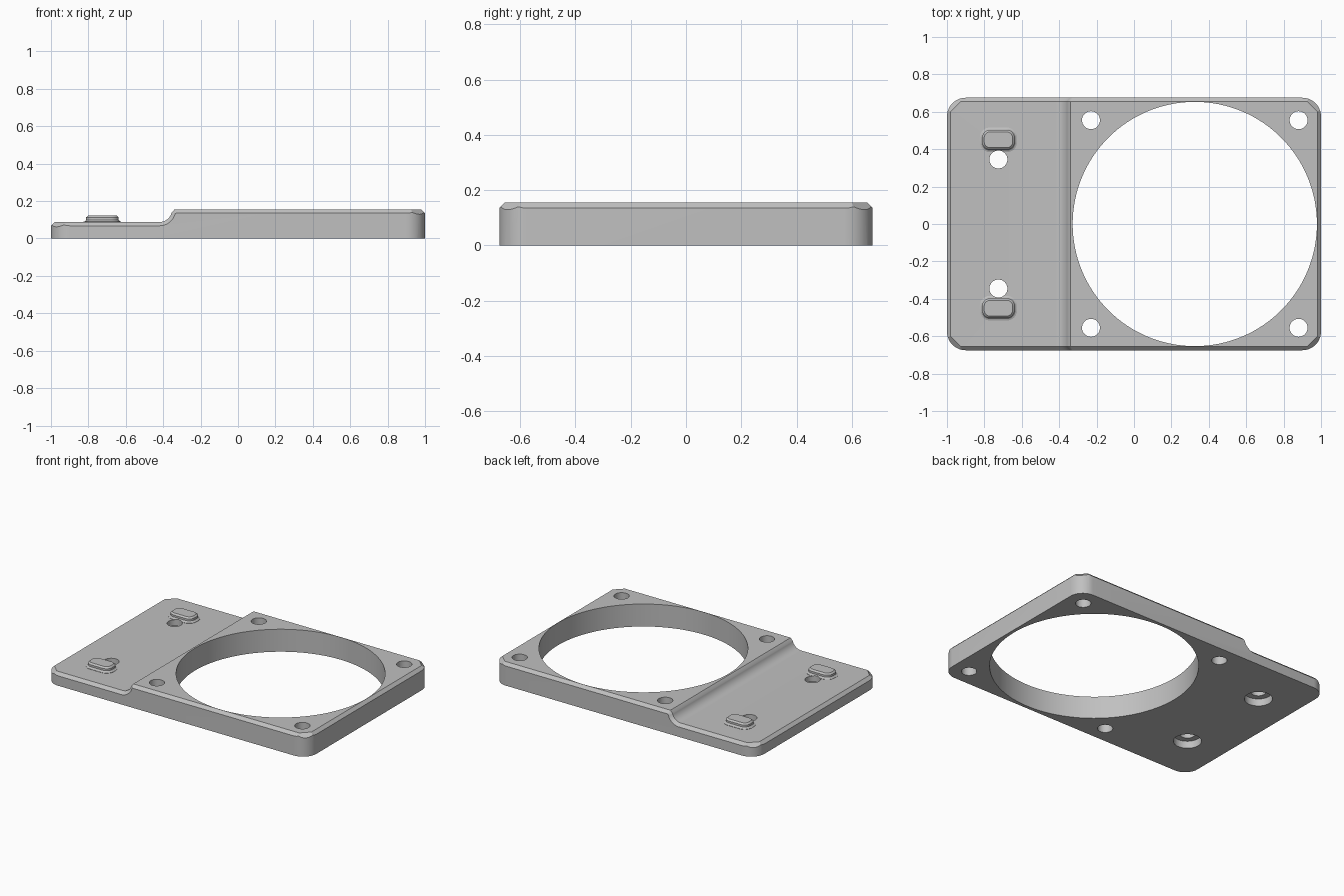
import bpy, bmesh
from math import pi, sin, cos, radians, sqrt
from mathutils import Matrix, Vector

cube = bpy.data.objects.get("Cube")
if cube:
    bpy.data.objects.remove(cube, do_unlink=True)

grey = bpy.data.materials.new("light_grey")
grey.use_nodes = True
grey.diffuse_color = (0.53, 0.53, 0.53, 1)
grey.node_tree.nodes["Principled BSDF"].inputs["Base Color"].default_value = (0.53, 0.53, 0.53, 1)

HALF_Y, LOW, HIGH, CH = 0.675, 0.088, 0.155, 0.02


def make_object(name, bm):
    bmesh.ops.recalc_face_normals(bm, faces=bm.faces[:])
    mesh = bpy.data.meshes.new(name)
    bm.to_mesh(mesh)
    bm.free()
    mesh.materials.append(grey)
    ob = bpy.data.objects.new(name, mesh)
    bpy.context.collection.objects.link(ob)
    return ob


def loft(bm, loops):
    """Skin closed loops of equal length and cap both ends."""
    rings = [[bm.verts.new(p) for p in loop] for loop in loops]
    n = len(rings[0])
    for a, b in zip(rings, rings[1:]):
        for i in range(n):
            j = (i + 1) % n
            bm.faces.new((a[i], a[j], b[j], b[i]))
    bm.faces.new(rings[0][::-1])
    bm.faces.new(rings[-1])


def rounded_rect(hx, hy, r, z, cx=0, cy=0, steps=10):
    pts = []
    for k, (sx, sy) in enumerate(((1, 1), (-1, 1), (-1, -1), (1, -1))):
        for i in range(steps + 1):
            a = (k + i / steps) * pi / 2
            pts.append((cx + sx * (hx - r) + r * cos(a), cy + sy * (hy - r) + r * sin(a), z))
    return pts


def cylinder(bm, x, y, r, z0, z1, sides=48):
    bmesh.ops.create_cone(bm, cap_ends=True, segments=sides, radius1=r, radius2=r,
                          depth=z1 - z0, matrix=Matrix.Translation((x, y, (z0 + z1) / 2)))


def apply_boolean(ob, cutter, operation):
    cutter.hide_render = True
    mod = ob.modifiers.new("cut", 'BOOLEAN')
    mod.operation, mod.object, mod.solver = operation, cutter, 'EXACT'
    bpy.context.view_layer.objects.active = ob
    bpy.ops.object.modifier_apply(modifier=mod.name)


# Stepped side profile; "drop" lowers its top edge for the side chamfer
def side_profile(y, drop):
    pts = [(-1, 0), (-1, LOW - CH), (-1 + CH, LOW - drop)]
    r = HIGH - LOW + drop
    for i in range(13):
        a = radians(-90 + 75 * i / 12)
        pts.append((-0.42 + r * cos(a), HIGH + r * sin(a)))
    pts += [(-0.34 + drop * 0.45, HIGH - drop), (1 - CH, HIGH - drop), (1, HIGH - CH), (1, 0)]
    return [(x, y, z) for x, z in pts]


bm = bmesh.new()
loft(bm, [side_profile(-HALF_Y, CH), side_profile(-HALF_Y + CH, 0),
          side_profile(HALF_Y - CH, 0), side_profile(HALF_Y, CH)])
# Diagonal chamfers on the four top corners
for sx, top in ((-1, LOW), (1, HIGH)):
    for sy in (-1, 1):
        cut = bmesh.ops.bisect_plane(
            bm, geom=bm.verts[:] + bm.edges[:] + bm.faces[:], clear_outer=True,
            plane_co=(0.94 * sx, 0.64 * sy, top),
            plane_no=Vector((sx / sqrt(2), sy / sqrt(2), 1)).normalized())
        edges = [e for e in cut["geom_cut"] if isinstance(e, bmesh.types.BMEdge)]
        bmesh.ops.edgeloop_fill(bm, edges=edges)
plate = make_object("mounting_plate", bm)

# Rounded vertical corners
bm = bmesh.new()
loft(bm, [rounded_rect(1, HALF_Y, 0.1, z) for z in (-0.1, 0.3)])
outline = make_object("corner_cutter", bm)

# Large opening, corner screw holes and left-hand screw holes
bm = bmesh.new()
cylinder(bm, 0.325, 0, 0.653, -0.1, 0.3, 128)
for s in (-1, 1):
    for x in (-0.23, 0.88):
        cylinder(bm, x, s * 0.555, 0.048, -0.1, 0.3)
    cylinder(bm, -0.725, s * 0.345, 0.048, -0.1, 0.3)
holes = make_object("hole_cutter", bm)

# Recesses for screw heads underneath
bm = bmesh.new()
for s in (-1, 1):
    cylinder(bm, -0.725, s * 0.345, 0.088, -0.1, 0.05)
recesses = make_object("recess_cutter", bm)

apply_boolean(plate, outline, 'INTERSECT')
apply_boolean(plate, holes, 'DIFFERENCE')
apply_boolean(plate, recesses, 'DIFFERENCE')
parts = [plate]

# Raised locating pads: (inset, height) from flared foot to chamfered top
PAD = ((0, 0.08), (0, 0.09), (0.008, 0.093), (0.013, 0.1), (0.013, 0.113), (0.024, 0.123))
for name, s in (("back_pad", 1), ("front_pad", -1)):
    bm = bmesh.new()
    loft(bm, [rounded_rect(0.1 - d, 0.066 - d, 0.055 - d, z, -0.725, s * 0.45) for d, z in PAD])
    pad = make_object(name, bm)
    apply_boolean(pad, holes, 'DIFFERENCE')
    parts.append(pad)

for cutter in (outline, holes, recesses):
    bpy.data.objects.remove(cutter, do_unlink=True)

bpy.ops.object.select_all(action='DESELECT')
for ob in parts:
    ob.select_set(True)
bpy.context.view_layer.objects.active = plate
bpy.ops.object.shade_smooth_by_angle(angle=radians(25))
